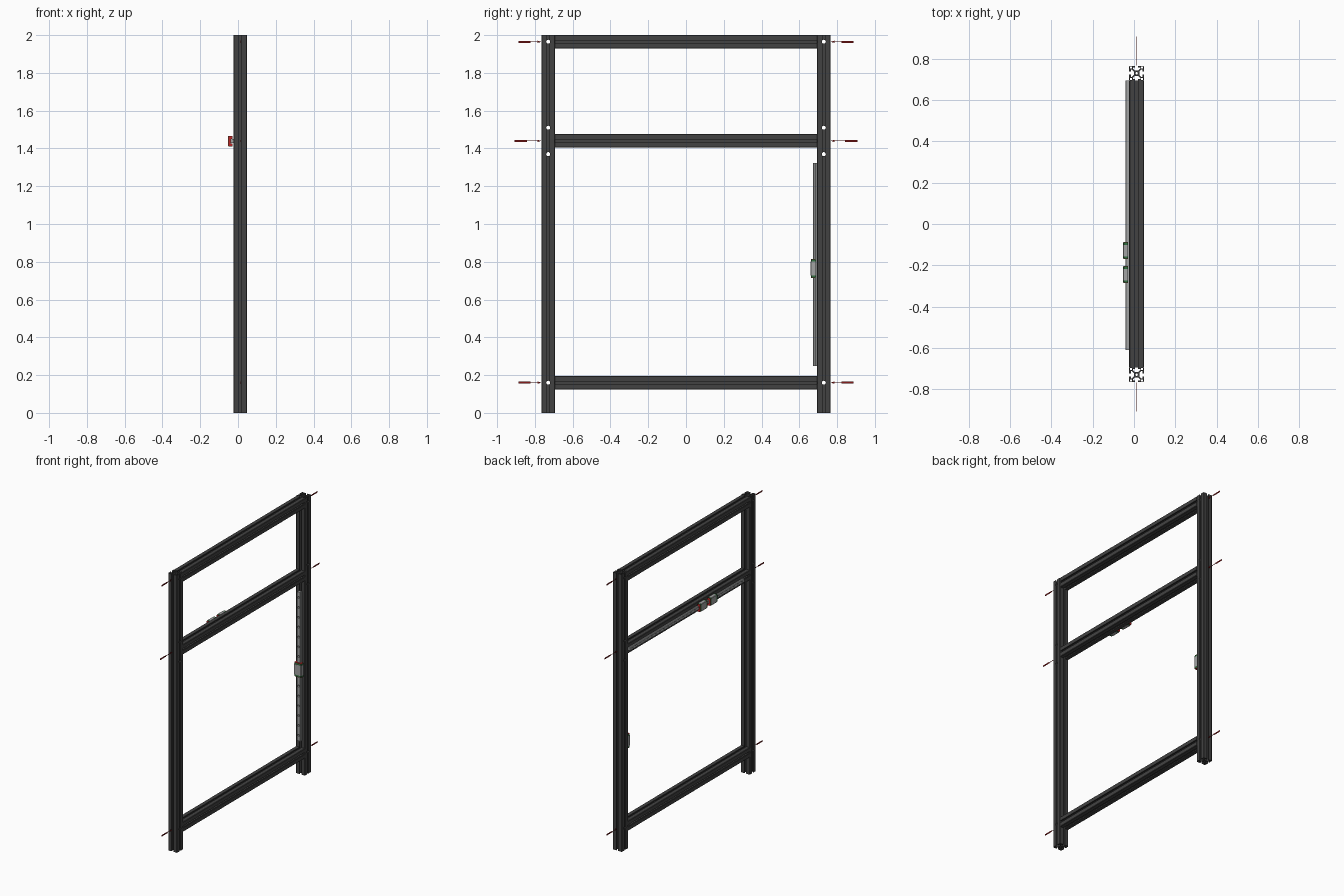
import bpy, bmesh
from math import cos, sin, pi
from mathutils import Matrix, Vector

if "Cube" in bpy.data.objects:
    bpy.data.objects.remove(bpy.data.objects["Cube"])

X, Y, Z = Vector((1, 0, 0)), Vector((0, 1, 0)), Vector((0, 0, 1))
CX = 0.0125          # centre plane of the frame
HALF = 0.0355        # half width of the slotted extrusion
POST_Y = 0.7295      # post centre


def material(name, rgb):
    m = bpy.data.materials.new(name)
    m.diffuse_color = (*rgb, 1)
    m.use_nodes = True
    m.node_tree.nodes["Principled BSDF"].inputs["Base Color"].default_value = m.diffuse_color
    return m


DARK = material("anodised_dark", (0.055, 0.055, 0.055))
STEEL = material("steel", (0.36, 0.37, 0.37))
GREEN = material("cap_green", (0.03, 0.16, 0.05))
RED = material("seal_red", (0.5, 0.02, 0.02))
MARK = material("marker_red", (0.25, 0.01, 0.01))


def link(name, mesh, mat):
    ob = bpy.data.objects.new(name, mesh)
    bpy.context.collection.objects.link(ob)
    mesh.materials.clear()
    mesh.materials.append(mat)
    return ob


def extrude(name, loops, length, centre, ax, ay, mat):
    """Extrude closed 2D loops (later loops are holes) along ax x ay."""
    cu = bpy.data.curves.new(name, 'CURVE')
    cu.dimensions, cu.fill_mode, cu.extrude = '2D', 'BOTH', length / 2
    for pts in loops:
        sp = cu.splines.new('POLY')
        sp.points.add(len(pts) - 1)
        for p, (u, v) in zip(sp.points, pts):
            p.co = (u, v, 0, 1)
        sp.use_cyclic_u = True
    tmp = bpy.data.objects.new(name + "_curve", cu)
    bpy.context.collection.objects.link(tmp)
    dg = bpy.context.evaluated_depsgraph_get()
    mesh = bpy.data.meshes.new_from_object(tmp.evaluated_get(dg))
    bpy.data.objects.remove(tmp)
    bm = bmesh.new()
    bm.from_mesh(mesh)
    bmesh.ops.remove_doubles(bm, verts=bm.verts, dist=1e-6)
    rot = Matrix((ax, ay, ax.cross(ay))).transposed().to_4x4()
    bm.transform(Matrix.Translation(centre) @ rot)
    bmesh.ops.recalc_face_normals(bm, faces=bm.faces)
    for f in bm.faces:
        f.smooth = False
    bm.to_mesh(mesh)
    bm.free()
    return link(name, mesh, mat)


def drill(ob, points, axis, radius, depth):
    """Cut round holes centred on the points, along the axis."""
    bm = bmesh.new()
    rot = Z.rotation_difference(axis).to_matrix().to_4x4()
    for p in points:
        bmesh.ops.create_cone(bm, cap_ends=True, segments=16, radius1=radius, radius2=radius,
                              depth=depth, matrix=Matrix.Translation(p) @ rot)
    mesh = bpy.data.meshes.new("drill")
    bm.to_mesh(mesh)
    bm.free()
    cutter = link("drill_cutter", mesh, DARK)
    cutter.hide_render = True
    mod = ob.modifiers.new("holes", 'BOOLEAN')
    mod.operation, mod.object, mod.solver = 'DIFFERENCE', cutter, 'EXACT'
    dg = bpy.context.evaluated_depsgraph_get()
    done = bpy.data.meshes.new_from_object(ob.evaluated_get(dg))
    ob.modifiers.clear()
    ob.data = done
    bpy.data.objects.remove(cutter)


# Slotted extrusion section: one side, turned four times, with hollow core and corners
side = [(20, -4.1), (15.5, -4.1), (15.5, -10), (13, -10), (7.5, -5), (7.5, 5),
        (13, 10), (15.5, 10), (15.5, 4.1), (20, 4.1), (20, 18.5), (18.5, 20)]
k = HALF / 20
outer, corners = [], []
for c, s in ((1, 0), (0, 1), (-1, 0), (0, -1)):
    outer += [((u * c - v * s) * k, (u * s + v * c) * k) for u, v in side]
    corners.append([((u * c - v * s) * k, (u * s + v * c) * k)
                    for u, v in ((12.5, 12.5), (17.8, 12.5), (17.8, 17.8), (12.5, 17.8))])
bore = [(3.4 * k * cos(i * pi / 8), 3.4 * k * sin(i * pi / 8)) for i in range(16)]
SECTION = [outer, bore] + corners

# Posts with cross holes
for tag, s in (("left", -1), ("right", 1)):
    post = extrude(tag + "_post", SECTION, 2.0, Vector((CX, s * POST_Y, 1)), X, Y, DARK)
    drill(post, [Vector((CX, s * POST_Y, z)) for z in (0.16, 1.37, 1.51, 1.965)], X, 0.0105, 0.1)

# Cross beams, each with a tightening marker at both ends
for tag, z, shift in (("bottom", 0.16, 0), ("middle", 1.44, 0.02), ("top", 1.9645, 0)):
    extrude(tag + "_beam", SECTION, 2 * (POST_Y - HALF), Vector((CX, 0, z)), Z, X, DARK)
    for end, s in (("left", -1), ("right", 1)):
        a, b = 0.766, 0.822 + shift
        arrow = [(a, 0), (a + 0.02, -0.006), (a + 0.02, -0.0015), (b, -0.0015), (b, -0.005),
                 (b + 0.066, -0.005), (b + 0.066, 0.005), (b, 0.005), (b, 0.0015),
                 (a + 0.02, 0.0015), (a + 0.02, 0.006)]
        extrude(f"{tag}_{end}_marker", [[(s * u, v) for u, v in arrow]], 0.002,
                Vector((CX, 0, z)), Y, Z, MARK)


def rail(name, w, h, length, base, ax, ay, pitch):
    """Guide rail with waisted sides and a row of mounting holes."""
    half = [(w / 2, 0), (w / 2, h * .45), (w * .42, h * .55), (w * .42, h * .72),
            (w / 2, h * .82), (w / 2, h * .95), (w * .46, h)]
    sec = half + [(-u, v) for u, v in reversed(half)]
    ob = extrude(name, [sec], length, base, ax, ay, STEEL)
    d = ax.cross(ay)
    n = int(length / pitch)
    centres = [base + ay * h + d * pitch * (i - (n - 1) / 2) for i in range(n)]
    drill(ob, centres, ay, w * 0.27, h * 1.2)


def carriage(name, w, low, high, rw, rh, length, base, ax, ay):
    """Channel-shaped slider: steel body, green end caps, red seals."""
    d = ax.cross(ay)

    def channel(g):
        half = [(rw / 2 + .001, rh + .001), (rw / 2 + .001, low + g), (w / 2 - g, low + g),
                (w / 2 - g, high - .003 - g), (w / 2 - .003 - g, high - g)]
        return [half + [(-u, v) for u, v in reversed(half)]]
    seal, cap = 0.003, 0.011
    body = length - 2 * (seal + cap)
    extrude(name + "_body", channel(0), body, base, ax, ay, STEEL)
    for i, s in enumerate((-1, 1)):
        extrude(f"{name}_end_cap_{i}", channel(.0008), cap,
                base + d * s * (body + cap) / 2, ax, ay, GREEN)
        extrude(f"{name}_seal_{i}", channel(.0016), seal,
                base + d * s * (length - seal) / 2, ax, ay, RED)


# Horizontal rail on the middle beam, with two carriages
bx = CX - HALF
rail("horizontal_rail", 0.0215, 0.017, 1.304, Vector((bx, 0.042, 1.4385)), -Z, -X, 0.0445)
for i, y in enumerate((-0.129, -0.245)):
    carriage(f"horizontal_carriage_{i}", 0.056, 0.005, 0.030, 0.0215, 0.017, 0.083,
             Vector((bx, y, 1.4385)), -Z, -X)

# Vertical rail on the inside of the right post, with one carriage
by = POST_Y - HALF
rail("vertical_rail", 0.027, 0.021, 1.074, Vector((CX, by, 0.786)), X, -Y, 0.071)
carriage("vertical_carriage", 0.058, 0.006, 0.034, 0.027, 0.021, 0.102,
         Vector((CX, by, 0.765)), X, -Y)
